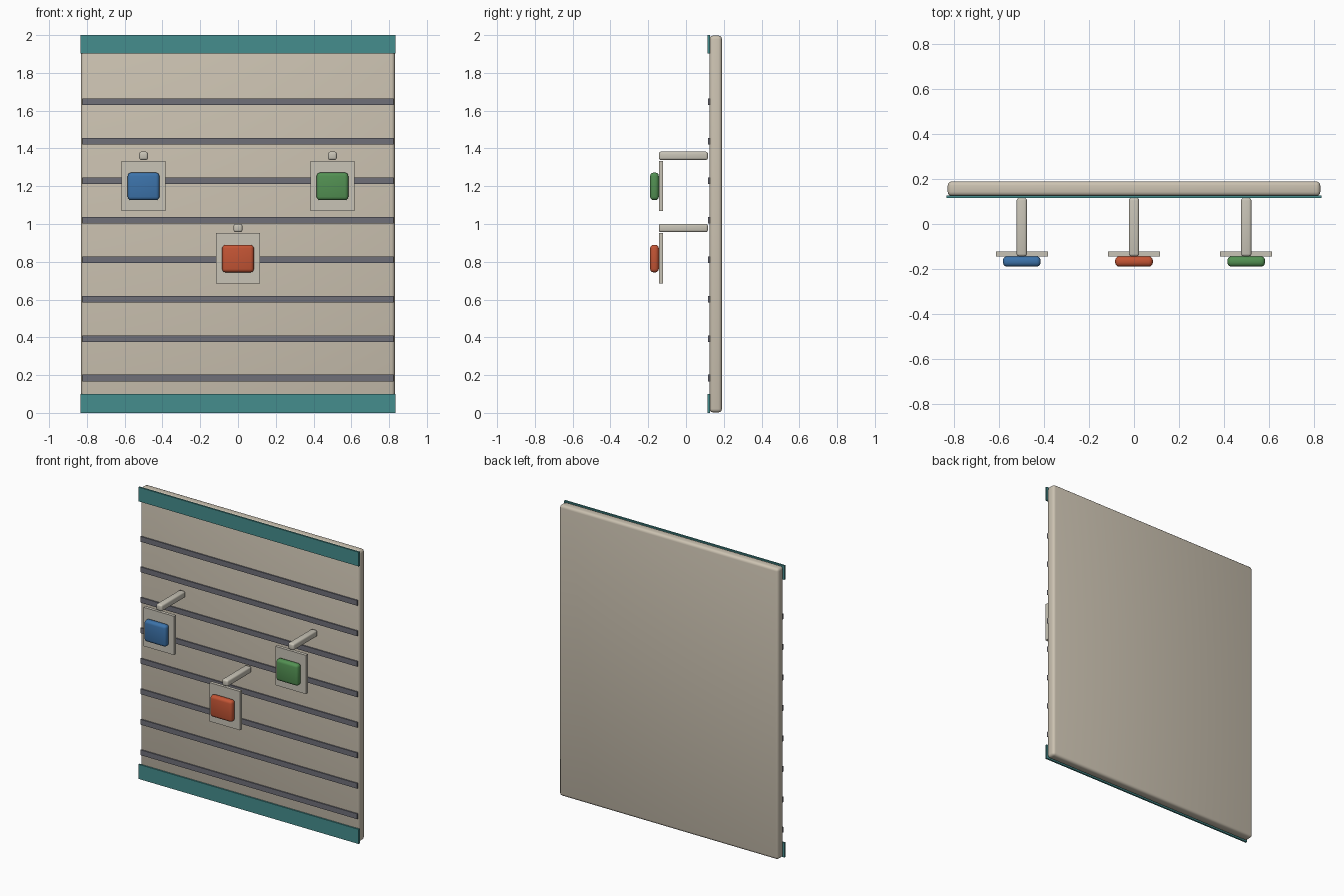
import bpy
import math

cube = bpy.data.objects.get("Cube")
if cube:
    bpy.data.objects.remove(cube, do_unlink=True)


def material(name, r, g, b):
    mat = bpy.data.materials.new(name)
    mat.use_nodes = True
    mat.diffuse_color = (r, g, b, 1)
    mat.node_tree.nodes["Principled BSDF"].inputs["Base Color"].default_value = (r, g, b, 1)
    return mat


def box(name, x, y, z, mat, bevel=0):
    """Box spanning the (low, high) pairs, with optional rounded edges."""
    spans = (x, y, z)
    bpy.ops.mesh.primitive_cube_add(size=1, location=[(a + b) / 2 for a, b in spans])
    obj = bpy.context.object
    obj.name = name
    obj.scale = [b - a for a, b in spans]
    bpy.ops.object.transform_apply(location=False, rotation=False, scale=True)
    obj.data.materials.append(mat)
    if bevel:
        mod = obj.modifiers.new("rounded_edges", "BEVEL")
        mod.width = bevel
        mod.segments = 3
        bpy.ops.object.modifier_apply(modifier=mod.name)
        bpy.ops.object.shade_smooth_by_angle(angle=math.radians(40))
    return obj


cream = material("warm_cream", 0.60, 0.54, 0.44)
metal = material("pale_metal", 0.58, 0.55, 0.47)
slate = material("slate_grey", 0.16, 0.16, 0.19)
teal = material("teal", 0.06, 0.27, 0.27)
blue = material("blue", 0.045, 0.17, 0.40)
red = material("red_orange", 0.55, 0.09, 0.035)
green = material("green", 0.085, 0.28, 0.085)

# Wall panel with top and bottom trim
box("wall_panel", (-0.83, 0.83), (0.125, 0.19), (0.003, 1.997), cream, 0.018)
for name, z in (("bottom_trim", (0, 0.1)), ("top_trim", (1.903, 2))):
    box(name, (-0.835, 0.835), (0.115, 0.127), z, teal)

# Horizontal slots
for i in range(8):
    z = 0.184 + i * 0.209
    box(f"slot_{i + 1}", (-0.822, 0.822), (0.117, 0.127), (z - 0.018, z + 0.018), slate)

# Display hooks: arm, hanging card and coloured block
for side, x, z, colour in (("right", -0.5, 1.2, blue),
                           ("centre", 0, 0.818, red),
                           ("left", 0.5, 1.2, green)):
    box(f"{side}_hook_arm", (x - 0.023, x + 0.023), (-0.144, 0.116),
        (z + 0.139, z + 0.183), metal, 0.011)
    box(f"{side}_card", (x - 0.116, x + 0.116), (-0.144, -0.122),
        (z - 0.132, z + 0.134), metal)
    box(f"{side}_block", (x - 0.084, x + 0.084), (-0.19, -0.144),
        (z - 0.074, z + 0.072), colour, 0.018)
